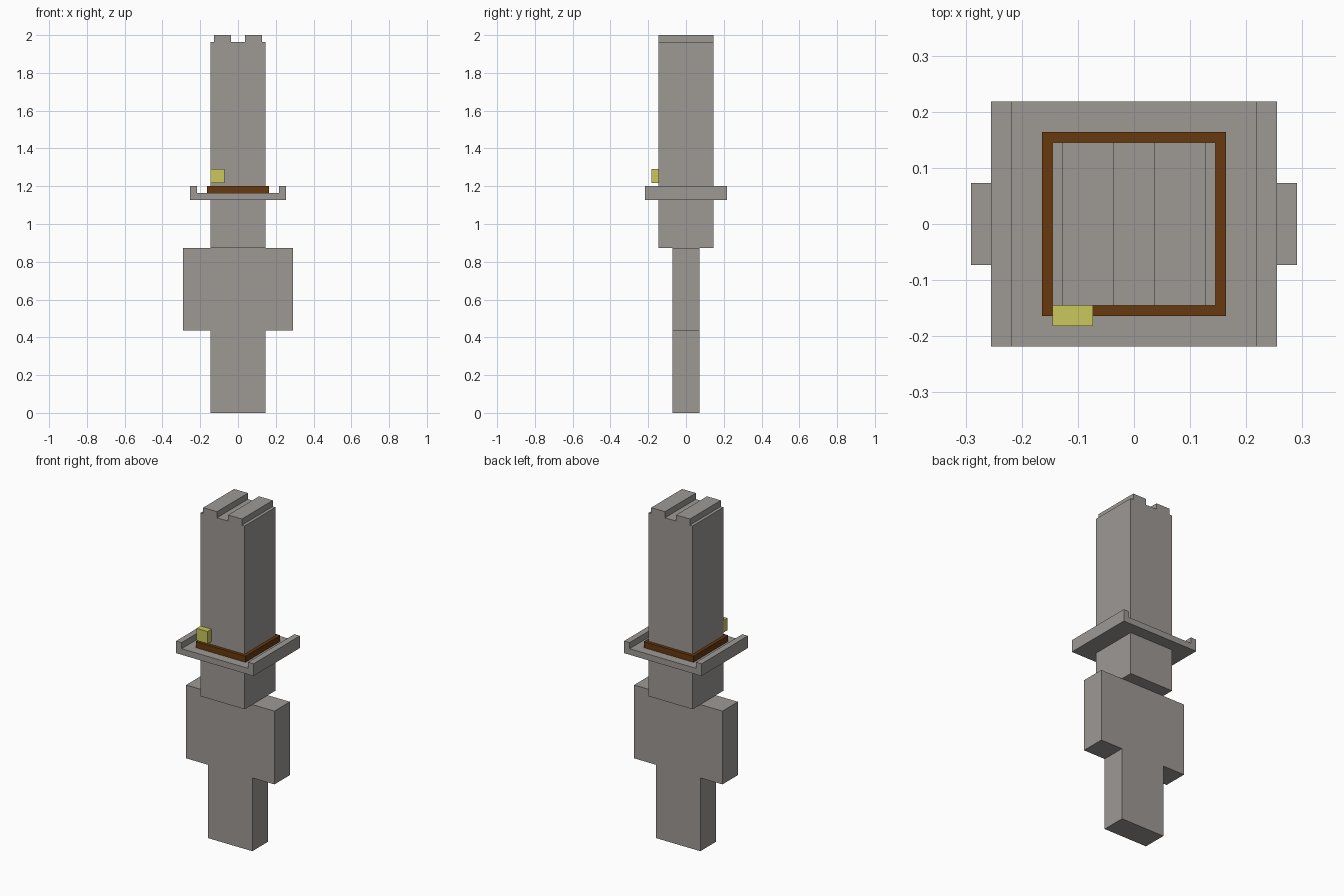
import bpy
import bmesh

cube = bpy.data.objects.get("Cube")
if cube:
    bpy.data.objects.remove(cube, do_unlink=True)

U = 2 / 55  # one modelling unit; the figure is 55 units tall


def material(name, rgb):
    mat = bpy.data.materials.new(name)
    mat.use_nodes = True
    mat.diffuse_color = (*rgb, 1)
    bsdf = next(n for n in mat.node_tree.nodes if n.type == 'BSDF_PRINCIPLED')
    bsdf.inputs["Base Color"].default_value = (*rgb, 1)
    return mat


def extrude(name, outline, y0, y1, mat):
    """Extrude an x-z outline, given in units, from y0 to y1."""
    bm = bmesh.new()
    face = bm.faces.new([bm.verts.new((x * U, y0 * U, z * U)) for x, z in outline])
    new = bmesh.ops.extrude_face_region(bm, geom=[face])["geom"]
    verts = [v for v in new if isinstance(v, bmesh.types.BMVert)]
    bmesh.ops.translate(bm, verts=verts, vec=(0, (y1 - y0) * U, 0))
    bmesh.ops.recalc_face_normals(bm, faces=bm.faces)
    mesh = bpy.data.meshes.new(name)
    bm.to_mesh(mesh)
    bm.free()
    mesh.materials.append(mat)
    obj = bpy.data.objects.new(name, mesh)
    bpy.context.collection.objects.link(obj)
    return obj


def mirrored(half):
    """Complete a right-hand outline with its reflection in x."""
    return half + [(-x, z) for x, z in reversed(half)]


def box(name, x0, x1, y0, y1, z0, z1, mat):
    return extrude(name, [(x0, z0), (x1, z0), (x1, z1), (x0, z1)], y0, y1, mat)


grey = material("warm grey", (0.337, 0.319, 0.300))
brown = material("leather brown", (0.138, 0.040, 0.004))
yellow = material("pale yellow", (0.591, 0.571, 0.107))

# Legs, torso and arms as one flat silhouette
extrude("body", mirrored([(4, 0), (4, 12), (8, 12), (8, 24), (4, 24)]), -2, 2, grey)

# Head
box("head", -4, 4, -4, 4, 24, 31, grey)

# Hat: brim with raised side lips, then tall crown with two ridges
extrude("hat_brim", mirrored([(7, 31), (7, 33), (6, 33), (6, 32)]), -6, 6, grey)
extrude("hat_crown",
        mirrored([(4, 32), (4, 54), (3.5, 54), (3.5, 55), (1, 55), (1, 54)]),
        -4, 4, grey)

# Band around the crown and the ornament above it
box("hat_band", -4.5, 4.5, -4.5, 4.5, 32, 33, brown)
box("hat_ornament", -4, -2, -5, -4, 33.5, 35.5, yellow)
